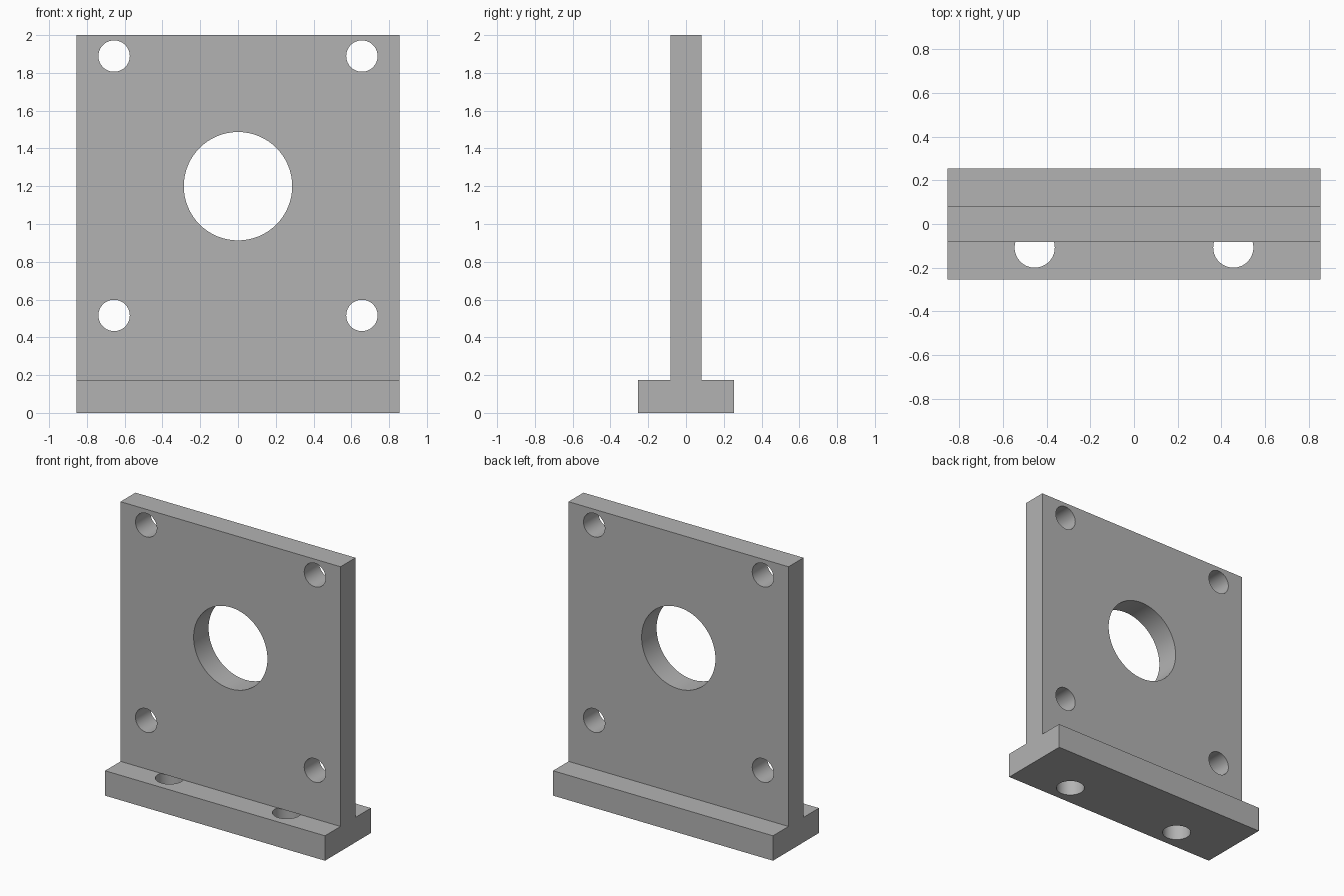
import bpy, bmesh, math
from mathutils import Matrix

cube = bpy.data.objects.get("Cube")
if cube:
    bpy.data.objects.remove(cube, do_unlink=True)

HALF_WIDTH, PLATE_Y, BASE_Y = 0.855, 0.083, 0.255
BASE_TOP, HEIGHT = 0.175, 2.0

steel = bpy.data.materials.new("grey metal")
steel.use_nodes = True
grey = (0.45, 0.45, 0.45, 1)
steel.diffuse_color = grey
steel.node_tree.nodes["Principled BSDF"].inputs["Base Color"].default_value = grey


def add_object(name, bm):
    bmesh.ops.recalc_face_normals(bm, faces=bm.faces)
    mesh = bpy.data.meshes.new(name)
    bm.to_mesh(mesh)
    bm.free()
    mesh.materials.append(steel)
    obj = bpy.data.objects.new(name, mesh)
    bpy.context.collection.objects.link(obj)
    return obj


def add_cylinder(bm, radius, depth, centre, along_y):
    turn = Matrix.Rotation(math.pi / 2 if along_y else 0, 4, "X")
    bmesh.ops.create_cone(bm, cap_ends=True, segments=64, radius1=radius, radius2=radius,
                          depth=depth, matrix=Matrix.Translation(centre) @ turn)


# Upright plate on a foot: an inverted T profile extruded across the width
half = [(BASE_Y, 0), (BASE_Y, BASE_TOP), (PLATE_Y, BASE_TOP), (PLATE_Y, HEIGHT)]
profile = half + [(-y, z) for y, z in reversed(half)]
bm = bmesh.new()
face = bm.faces.new([bm.verts.new((-HALF_WIDTH, y, z)) for y, z in profile])
extruded = bmesh.ops.extrude_face_region(bm, geom=[face])["geom"]
bmesh.ops.translate(bm, vec=(2 * HALF_WIDTH, 0, 0),
                    verts=[v for v in extruded if isinstance(v, bmesh.types.BMVert)])
bracket = add_object("mounting_bracket", bm)

# Hole cutters: central bore, four corner holes, two foot holes ending under the plate
bm = bmesh.new()
add_cylinder(bm, 0.287, 0.4, (0, 0, 1.2), True)
for side in (-1, 1):
    for z in (0.516, 1.889):
        add_cylinder(bm, 0.083, 0.4, (side * 0.656, 0, z), True)
    add_cylinder(bm, 0.092, 0.4, (side * 0.455, -0.108, BASE_TOP - 0.2), False)
cutter = add_object("hole_cutter", bm)
cutter.hide_render = True

cut = bracket.modifiers.new("holes", "BOOLEAN")
cut.operation = "DIFFERENCE"
cut.solver = "EXACT"
cut.object = cutter

# Bake the holes, then smooth their walls while keeping edges sharp
bpy.ops.object.select_all(action="DESELECT")
bracket.select_set(True)
bpy.context.view_layer.objects.active = bracket
bpy.ops.object.modifier_apply(modifier=cut.name)
bpy.data.objects.remove(cutter, do_unlink=True)
bpy.ops.object.shade_smooth_by_angle(angle=math.radians(30))
